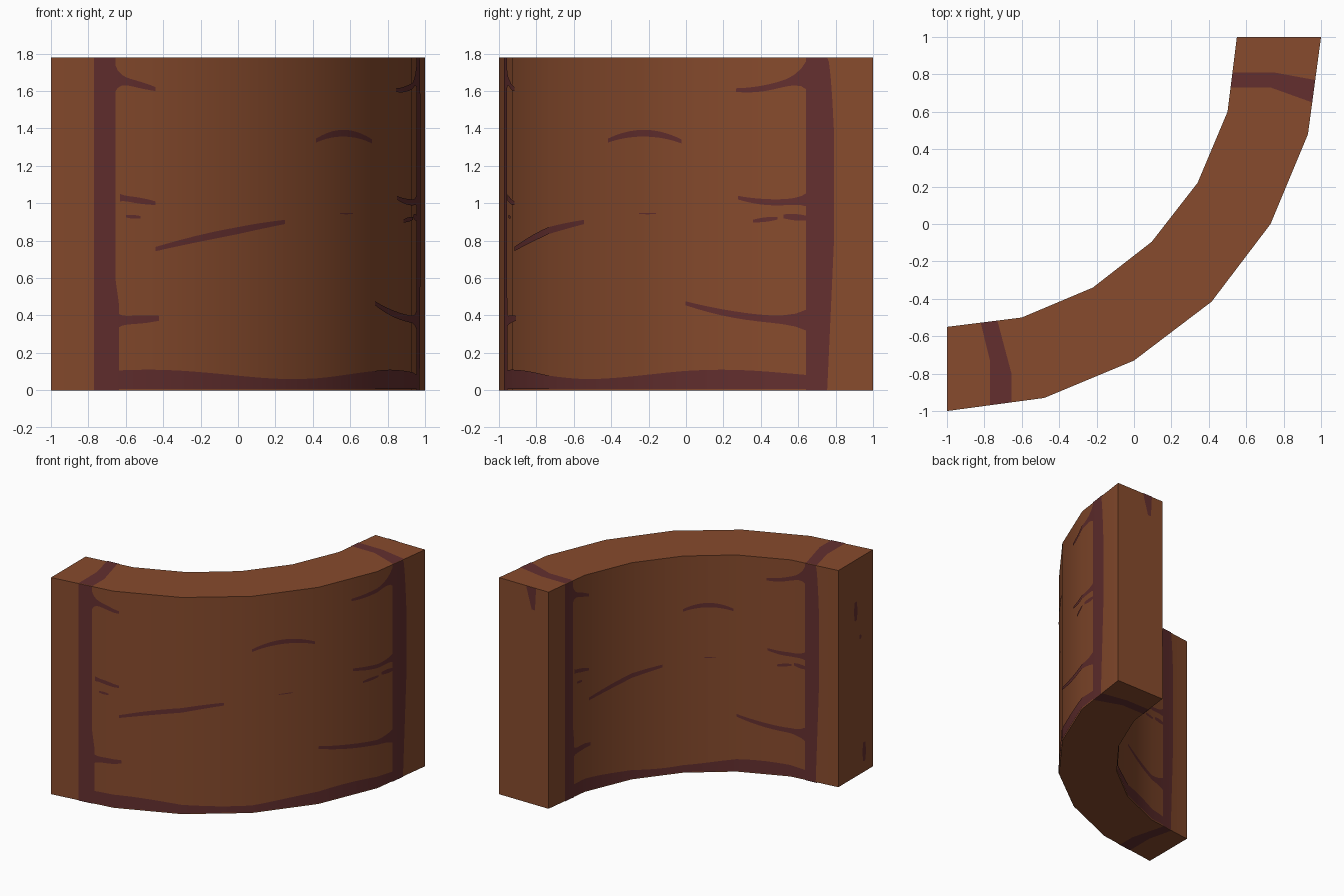
import bpy, bmesh, math
from mathutils import Vector

if "Cube" in bpy.data.objects:
    bpy.data.objects.remove(bpy.data.objects["Cube"])

H, LIFT = 1.78, 0.004


def mirrored(half):
    """Complete a wall line by reflecting it across the diagonal y = -x."""
    return half + [(-y, -x) for x, y in half[-2::-1]]


OUTER = mirrored([(-1, -1), (-.48, -.93), (0, -.73), (.415, -.415)])
INNER = mirrored([(-1, -.55), (-.6, -.5), (-.22, -.34), (.095, -.095)])


def material(name, rgb):
    m = bpy.data.materials.new(name)
    m.diffuse_color = (*rgb, 1)
    m.use_nodes = True
    m.node_tree.nodes["Principled BSDF"].inputs["Base Color"].default_value = m.diffuse_color
    return m


BROWN = material("warm brown", (.242, .070, .026))
MAROON = material("dark maroon", (.125, .028, .028))


def add_object(name, bm, mat):
    me = bpy.data.meshes.new(name)
    bm.to_mesh(me)
    bm.free()
    me.materials.append(mat)
    ob = bpy.data.objects.new(name, me)
    bpy.context.collection.objects.link(ob)
    return ob


# Curved wall: a box section swept along the two wall lines, closed at the ends
bm = bmesh.new()
rings = [[bm.verts.new((*p, z)) for p, z in ((o, 0), (o, H), (i, H), (i, 0))]
         for o, i in zip(OUTER, INNER)]
for a, b in zip(rings, rings[1:]):
    for k in range(4):
        n = (k + 1) % 4
        bm.faces.new((a[k], b[k], b[n], a[n]))
bm.faces.new(rings[0])
bm.faces.new(rings[-1])
bmesh.ops.recalc_face_normals(bm, faces=bm.faces)
wall = add_object("curved_wall", bm, BROWN)
bpy.context.view_layer.objects.active = wall
wall.select_set(True)
bpy.ops.object.shade_smooth_by_angle(angle=math.radians(30))


def on_wall(path, s):
    """Point and smooth outward normal at position s (0-6 segments) along a wall line."""
    def seg_normal(k):
        k = min(max(k, 0), 5)
        t = Vector(path[k + 1]) - Vector(path[k])
        return Vector((t.y, -t.x)).normalized()
    k = min(int(s), 5)
    f = s - k
    p = Vector(path[k]).lerp(Vector(path[k + 1]), f)
    n0 = (seg_normal(k - 1) + seg_normal(k)).normalized()
    n1 = (seg_normal(k) + seg_normal(k + 1)).normalized()
    n = n0.lerp(n1, f).normalized()
    return p + n * LIFT, n


def strip(name, path, s0, s1, low_high, steps=10):
    """Thin marking on the wall; low_high(t) gives its bottom and top height."""
    ts = {i / steps for i in range(steps + 1)}
    ts |= {(c - s0) / (s1 - s0) for c in range(1, 6) if min(s0, s1) < c < max(s0, s1)}
    bm, normals, cols = bmesh.new(), [], []
    for t in sorted(ts, reverse=s1 < s0):
        p, n = on_wall(path, s0 + (s1 - s0) * t)
        cols.append([bm.verts.new((p.x, p.y, z)) for z in low_high(t)])
        normals += [(n.x, n.y, 0)] * 2
    for a, b in zip(cols, cols[1:]):
        bm.faces.new((a[0], b[0], b[1], a[1])).smooth = True
    ob = add_object(name, bm, MAROON)
    ob.data.normals_split_custom_set_from_vertices(normals)


def crack(z0, z1, half, bow, flare):
    """Tapered, bowed crack that flares where it leaves a band."""
    def low_high(t):
        z = z0 + (z1 - z0) * t + bow * 4 * t * (1 - t)
        h = half * (.6 + .4 * math.sin(math.pi * t)) + flare * (1 - t) ** 8
        return z - h, z + h
    return low_high


def base_wave(t):
    return .008, .085 + .025 * math.cos(math.tau * (.6 + 4.75 * t - 1) / 3.4)


# Cracks: start and end along the wall, start and end height, thickness, bow, flare
CRACKS = {
    "left_top": (.64, 1.08, 1.67, 1.61, .018, 0, .08),
    "left_mid": (.71, 1.08, 1.03, 1, .016, 0, .01),
    "left_small": (.77, .92, .93, .925, .01, 0, 0),
    "left_low": (.64, 1.12, .37, .385, .022, 0, .05),
    "long": (1.08, 2.6, .755, .9, .019, .012, 0),
    "arched": (3, 3.95, 1.335, 1.33, .018, .042, 0),
    "tiny": (3.4, 3.62, .945, .945, .004, 0, 0),
    "right_top": (5.34, 4.56, 1.69, 1.605, .016, -.025, .08),
    "right_mid": (5.34, 4.58, 1.02, 1.03, .016, -.02, .03),
    "right_small": (5.02, 4.75, .92, .905, .012, 0, 0),
    "right_stub": (5.34, 5.08, .92, .93, .017, 0, 0),
    "right_low": (5.34, 4, .375, .465, .018, -.025, .05),
}

# Both curved faces carry the same bands and cracks, read left to right
for side, path in (("outer", OUTER), ("inner", INNER[::-1])):
    strip(f"{side}_left_band", path, .44, .66, lambda t: (0, H), 1)
    strip(f"{side}_left_band_swell", path, .66, .7, lambda t: (0, .6 - .15 * t), 1)
    strip(f"{side}_right_band", path, 5.31, 5.53, lambda t: (0, H), 1)
    strip(f"{side}_right_band_swell", path, 5.53, 5.6,
          lambda t: (.8 * t, H - .4 * t * t), 4)
    strip(f"{side}_base_band", path, .6, 5.35, base_wave, 30)
    for name, (s0, s1, *shape) in CRACKS.items():
        strip(f"{side}_crack_{name}", path, s0, s1, crack(*shape))


def flat_plate(name, pts, normal):
    bm = bmesh.new()
    n = Vector(normal)
    f = bm.faces.new([bm.verts.new(Vector(p) + n * LIFT) for p in pts])
    f.normal_update()
    if f.normal.dot(n) < 0:
        f.normal_flip()
    add_object(name, bm, MAROON)


# Bands continue over the top and bottom
LEFT = [(-.77, -.967), (-.655, -.952), (-.655, -.8), (-.73, -.518), (-.82, -.527), (-.77, -.73)]
RIGHT = [(.968, .77), (.953, .65), (.73, .73), (.518, .73), (.528, .81), (.75, .81)]
for name, poly in (("left", LEFT), ("right", RIGHT)):
    for end, z, d in (("top", H, 1), ("bottom", 0, -1)):
        flat_plate(f"{name}_{end}_band", [(x, y, z) for x, y in poly], (0, 0, d))


def oval(u, z, w, h):
    """Slim six-sided outline centred at (u, z)."""
    return [(u + w * math.cos(a * math.pi / 3), z + h * math.sin(a * math.pi / 3))
            for a in range(6)]


# Small cracks on the two end faces
flat_plate("back_end_crack", [(x, 1, z) for x, z in
           ((.75, H), (.66, H), (.67, 1.6), (.70, 1.6))], (0, 1, 0))
for name, shape in (("upper", (-.77, 1.36, .025, .09)), ("middle", (-.83, 1.13, .015, .02)),
                    ("lower", (-.88, .17, .025, .09))):
    flat_plate(f"left_end_crack_{name}", [(-1, y, z) for y, z in oval(*shape)], (-1, 0, 0))
